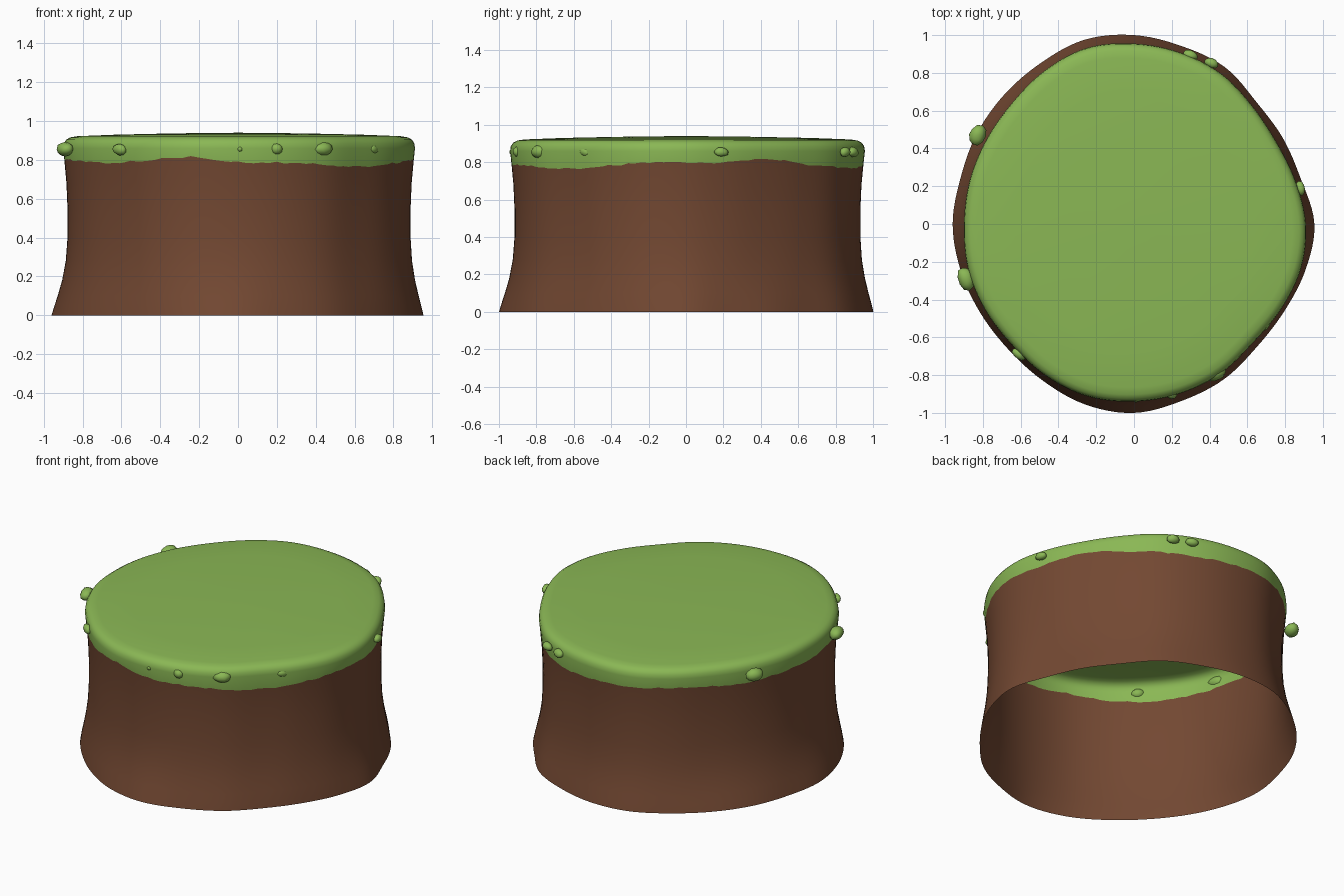
import bpy
import bmesh
import random
from math import cos, sin, pi, floor, radians, atan2, hypot
from mathutils import Vector, Matrix

cube = bpy.data.objects.get("Cube")
if cube:
    bpy.data.objects.remove(cube, do_unlink=True)

random.seed(4)
SEGMENTS = 144


def make_material(name, colour):
    mat = bpy.data.materials.new(name)
    mat.use_nodes = True
    mat.diffuse_color = colour
    mat.node_tree.nodes["Principled BSDF"].inputs["Base Color"].default_value = colour
    return mat


bark = make_material("bark brown", (0.171, 0.065, 0.032, 1))
moss = make_material("moss green", (0.255, 0.475, 0.09, 1))

# Outline radii and moss edge heights, in hundredths, every 15 degrees
BASE = [95.5, 91.5, 91, 91.5, 96, 97.5, 100, 101, 98.5, 97, 96, 95,
        96, 95, 94, 94, 96, 99, 100, 97, 95, 92, 92, 94]
CAP = [91, 88.5, 87, 88.5, 92, 94, 95.5, 96.5, 94, 91, 90, 90,
       90, 91, 91, 91, 93, 94.5, 94, 93, 91.5, 89, 90, 91.5]
EDGE = [80, 80, 82, 79, 77.5, 77, 78, 79, 80, 79, 78, 79,
        79, 80, 79, 78.5, 80, 81.5, 79, 78.5, 77.5, 76.5, 78, 79.5]


def around(values, angle):
    """Smooth closed interpolation of evenly spaced values."""
    n = len(values)
    s = (angle / (2 * pi) % 1) * n
    i, t = floor(s), s - floor(s)
    a, b, c, d = (values[(i + k) % n] for k in (-1, 0, 1, 2))
    value = b + t / 2 * (c - a + t * (2*a - 5*b + 4*c - d + t * (3*(b - c) + d - a)))
    return value / 100


# Wall profile: height, share of base outline, scale of cap outline
PROFILE = [(0, 1, 1), (0.05, 0.78, 0.99), (0.1, 0.57, 0.985), (0.18, 0.3, 0.98),
           (0.28, 0.1, 0.976), (0.4, 0, 0.975), (0.55, 0, 0.975), (0.68, 0, 0.981),
           (0.8, 0, 0.993), (0.86, 0, 1)]


def wall_radius(angle, z):
    for (z0, b0, s0), (z1, b1, s1) in zip(PROFILE, PROFILE[1:]):
        if z <= z1:
            t = (z - z0) / (z1 - z0)
            share, scale = b0 + t * (b1 - b0), s0 + t * (s1 - s0)
            break
    return share * around(BASE, angle) + (1 - share) * scale * around(CAP, angle)


def add_object(name, bm, materials):
    for face in bm.faces:
        face.smooth = True
    mesh = bpy.data.meshes.new(name)
    bm.to_mesh(mesh)
    bm.free()
    for mat in materials:
        mesh.materials.append(mat)
    obj = bpy.data.objects.new(name, mesh)
    bpy.context.collection.objects.link(obj)
    return obj


# Stump: open-bottomed shell with a ragged moss edge and a rounded mossy top
bm = bmesh.new()
angles = [2 * pi * i / SEGMENTS for i in range(SEGMENTS)]
ragged = [around(EDGE, a) + random.uniform(-0.005, 0.005) for a in angles]


def add_ring(radius, height):
    return [bm.verts.new((radius(a, h) * cos(a), radius(a, h) * sin(a), h))
            for a, h in zip(angles, height)]


rings = [add_ring(wall_radius, [z] * SEGMENTS) for z, _, _ in PROFILE[:8]]
moss_start = len(rings)
rings.append(add_ring(wall_radius, ragged))
rings.append(add_ring(wall_radius, [0.86] * SEGMENTS))
for scale, z in [(0.996, 0.885), (0.983, 0.904), (0.96, 0.916), (0.92, 0.922),
                 (0.7, 0.93), (0.4, 0.936), (0.15, 0.939)]:
    rings.append(add_ring(lambda a, h, s=scale: s * around(CAP, a), [z] * SEGMENTS))

for level, (low, high) in enumerate(zip(rings, rings[1:])):
    for i in range(SEGMENTS):
        j = (i + 1) % SEGMENTS
        face = bm.faces.new((low[i], low[j], high[j], high[i]))
        face.material_index = 1 if level >= moss_start else 0
centre = bm.verts.new((0, 0, 0.94))
for i in range(SEGMENTS):
    face = bm.faces.new((rings[-1][i], rings[-1][(i + 1) % SEGMENTS], centre))
    face.material_index = 1
add_object("stump", bm, [bark, moss])


# Moss clumps: lumpy pebbles half sunk into the rim
def add_clump(x, y, width, height, depth):
    bm = bmesh.new()
    bmesh.ops.create_icosphere(bm, subdivisions=2, radius=1)
    bumps = [Vector((random.gauss(0, 1), random.gauss(0, 1), random.gauss(0, 1))).normalized()
             for _ in range(5)]
    for v in bm.verts:
        v.co *= 0.93 + 0.2 * max(0, max(v.co.dot(b) for b in bumps)) ** 4
    size = Matrix.Diagonal((depth / 2, width / 2, height / 2, 1))
    turn = Matrix.Rotation(atan2(y, x), 4, 'Z')
    bm.transform(Matrix.Translation((x, y, 0.855)) @ turn @ size)
    add_object("moss_clump", bm, [moss])


for clump in [(0.30, 0.895, 0.08, 0.055, 0.05), (0.41, 0.85, 0.08, 0.055, 0.05),
              (0.88, 0.19, 0.075, 0.05, 0.05), (0.69, -0.53, 0.08, 0.05, 0.06),
              (0.43, -0.78, 0.12, 0.08, 0.09), (0.2, -0.90, 0.065, 0.06, 0.05),
              (-0.61, -0.69, 0.08, 0.06, 0.05), (-0.89, -0.29, 0.12, 0.08, 0.08),
              (-0.83, 0.47, 0.11, 0.08, 0.09), (0.01, -0.935, 0.025, 0.025, 0.02)]:
    add_clump(*clump)
